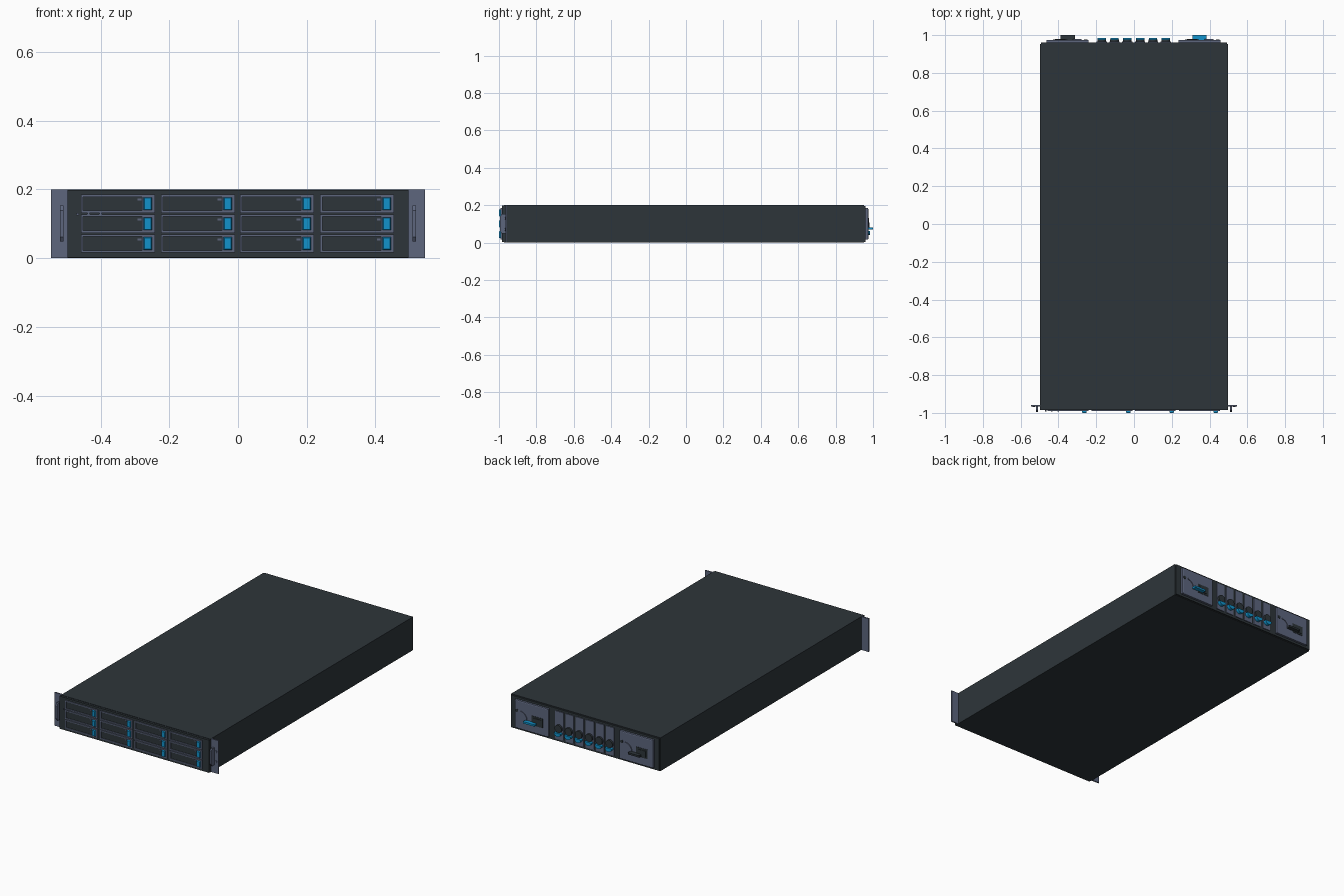
import bpy, bmesh, math
from mathutils import Matrix, Vector

cube = bpy.data.objects.get("Cube")
if cube:
    bpy.data.objects.remove(cube, do_unlink=True)


def material(name, rgb):
    m = bpy.data.materials.new(name)
    m.use_nodes = True
    m.diffuse_color = (*rgb, 1)
    m.node_tree.nodes["Principled BSDF"].inputs["Base Color"].default_value = (*rgb, 1)
    return m


DARK = material("charcoal metal", (0.027, 0.036, 0.042))
GREY = material("blue grey metal", (0.11, 0.133, 0.208))
BLUE = material("bright blue plastic", (0.006, 0.29, 0.60))


def finish(name, bm, *mats):
    bmesh.ops.recalc_face_normals(bm, faces=bm.faces)
    me = bpy.data.meshes.new(name)
    bm.to_mesh(me)
    bm.free()
    for m in mats:
        me.materials.append(m)
    ob = bpy.data.objects.new(name, me)
    bpy.context.collection.objects.link(ob)
    return ob


def box_mesh(x, y, z):
    bm = bmesh.new()
    size = Vector((x[1] - x[0], y[1] - y[0], z[1] - z[0]))
    mid = Vector((sum(x), sum(y), sum(z))) / 2
    bmesh.ops.create_cube(bm, size=1, matrix=Matrix.Translation(mid) @ Matrix.Diagonal((*size, 1)))
    return bm


def box(name, x, y, z, mat):
    return finish(name, box_mesh(x, y, z), mat)


def prism(name, pts, depth, mat):
    """Extrude a closed outline of 3D points along the depth vector."""
    bm = bmesh.new()
    face = bm.faces.new([bm.verts.new(p) for p in pts])
    new = bmesh.ops.extrude_face_region(bm, geom=[face])["geom"]
    bmesh.ops.translate(bm, vec=depth, verts=[v for v in new if isinstance(v, bmesh.types.BMVert)])
    return finish(name, bm, mat)


def arc(cx, y, cz, r, start, end, n):
    steps = [math.radians(start + (end - start) * i / n) for i in range(n + 1)]
    return [(cx + r * math.cos(a), y, cz + r * math.sin(a)) for a in steps]


def disc(name, x, y, z, r, depth, mat):
    return prism(name, arc(x, y, z, r, 0, 345, 23), (0, depth, 0), mat)


# Chassis with slightly inset end panels
box("chassis", (-0.497, 0.497), (-0.972, 0.952), (0, 0.2), DARK)
box("front_panel", (-0.497, 0.497), (-0.985, -0.97), (0.002, 0.198), DARK)
box("rear_panel", (-0.493, 0.493), (0.95, 0.96), (0.003, 0.197), DARK)

# Rack ears with chamfered pull handles and screws
for side, s in (("left", 1), ("right", -1)):
    box(side + "_ear", sorted((s * 0.495, s * 0.545)), (-0.965, -0.957), (0, 0.2), GREY)
    outline = [(-0.963, 0.048), (-0.985, 0.048), (-0.995, 0.062),
               (-0.995, 0.139), (-0.985, 0.153), (-0.963, 0.153)]
    prism(side + "_ear_handle", [(s * 0.513 - 0.005, y, z) for y, z in outline], (0.01, 0, 0), GREY)
    for i, z in enumerate((0.07, 0.13)):
        disc(f"{side}_ear_screw_{i + 1}", s * 0.53, -0.968, z, 0.007, 0.004, GREY)


# Drive carriers: frame with a sunken dark face, latch and indicator
def drive(label, x, z):
    bm = box_mesh((x, x + 0.215), (-0.991, -0.98), (z, z + 0.053))
    front = min(bm.faces, key=lambda f: f.calc_center_median().y)
    bmesh.ops.inset_individual(bm, faces=[front], thickness=0.009)
    for v in front.verts:
        if v.co.x > x + 0.1:
            v.co.x = x + 0.178
    inner = bmesh.ops.extrude_face_region(bm, geom=[front])["geom"]
    bmesh.ops.translate(bm, vec=(0, 0.005, 0),
                        verts=[v for v in inner if isinstance(v, bmesh.types.BMVert)])
    bmesh.ops.delete(bm, geom=[front], context="FACES")
    for f in inner:
        if isinstance(f, bmesh.types.BMFace):
            f.material_index = 1
    finish("drive_frame_" + label, bm, GREY, DARK)

    bm = box_mesh((x + 0.182, x + 0.206), (-0.996, -0.988), (z + 0.008, z + 0.045))
    face = min(bm.faces, key=lambda f: f.calc_center_median().y)
    bmesh.ops.inset_individual(bm, faces=[face], thickness=0.003, depth=0.004)
    finish("drive_latch_" + label, bm, BLUE)
    box("drive_indicator_" + label, (x + 0.165, x + 0.176), (-0.99, -0.985), (z + 0.036, z + 0.042), GREY)


for c, x in enumerate((-0.457, -0.224, 0.006, 0.239)):
    for r, z in enumerate((0.016, 0.074, 0.132)):
        drive(f"{c + 1}_{r + 1}", x, z)

# Status indicators beside the first bays
for i, x in enumerate((-0.467, -0.435, -0.4)):
    disc(f"status_light_{i + 1}", x, -0.993, 0.128, 0.004, 0.01, GREY)


# Power supplies: plate, socket, curved lever with flap, screw
def power_supply(side, x, mat):
    bm = box_mesh((x, x + 0.223), (0.955, 0.973), (0.016, 0.184))
    back = max(bm.faces, key=lambda f: f.calc_center_median().y)
    bmesh.ops.inset_individual(bm, faces=[back], thickness=0.006, depth=0.002)
    finish(side + "_power_supply", bm, GREY)
    box(side + "_power_socket", (x + 0.035, x + 0.11), (0.96, 0.977), (0.062, 0.118), DARK)
    box(side + "_power_socket_rim", (x + 0.045, x + 0.1), (0.97, 0.98), (0.072, 0.108), DARK)
    hook = arc(x + 0.185, 0.97, 0.08, 0.046, 90, 180, 8) + arc(x + 0.185, 0.97, 0.08, 0.038, 180, 90, 8)
    prism(side + "_power_lever", hook, (0, 0.009, 0), GREY)
    box(side + "_power_flap", (x + 0.075, x + 0.15), (0.972, 1.0), (0.07, 0.081), mat)
    disc(side + "_power_screw", x + 0.208, 0.97, 0.123, 0.009, 0.008, DARK)


power_supply("left", 0.235, BLUE)
power_supply("right", -0.463, DARK)

# Rear fan modules: plate, dark knob and blue release tab
for i in range(6):
    x = -0.171 + 0.0678 * i
    box(f"fan_plate_{i + 1}", (x - 0.027, x + 0.027), (0.955, 0.965), (0.016, 0.184), GREY)
    disc(f"fan_knob_{i + 1}", x, 0.963, 0.085, 0.023, 0.014, DARK)
    prism(f"fan_tab_{i + 1}", arc(x, 0.963, 0.062, 0.022, 180, 360, 12), (0, 0.022, 0), BLUE)
